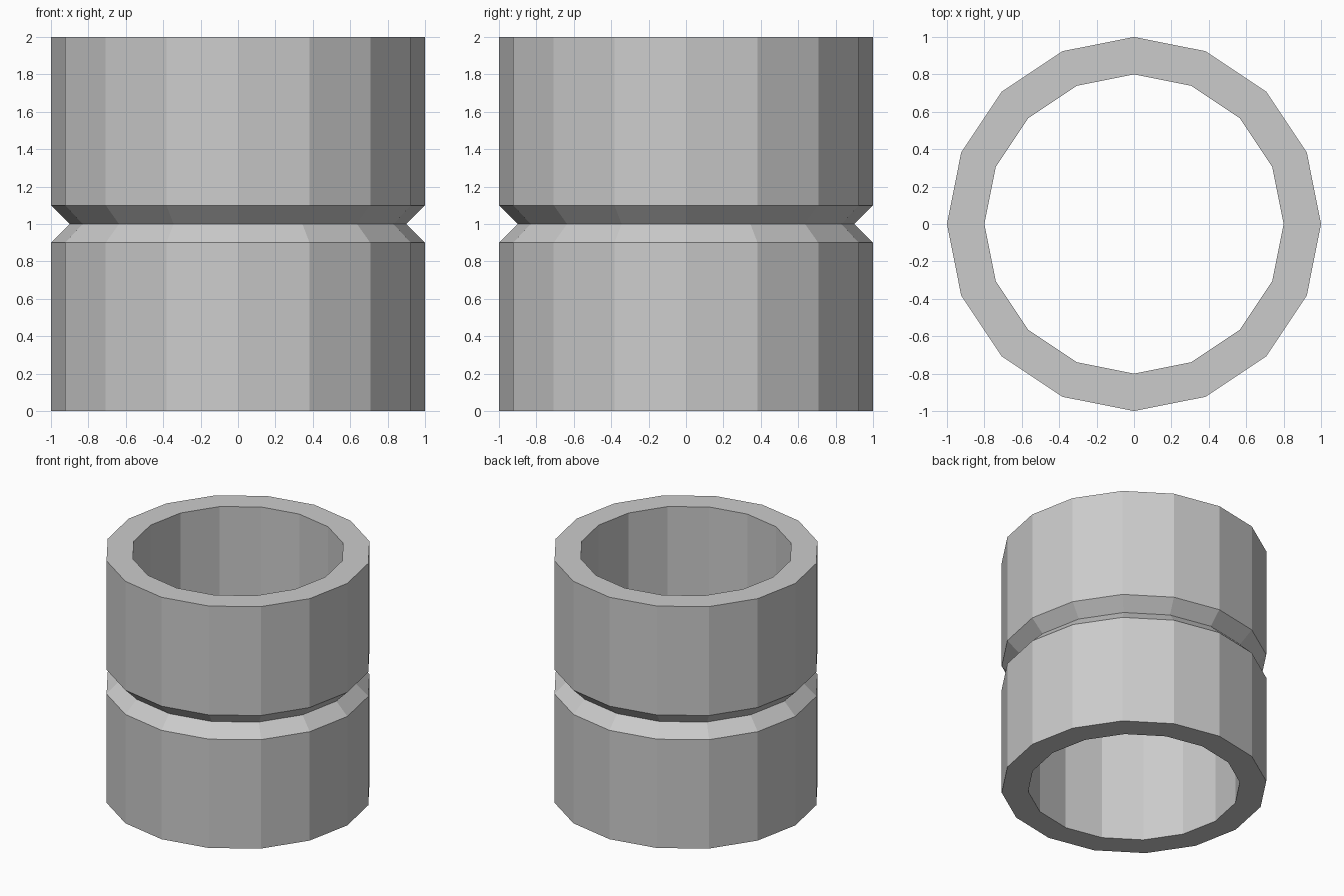
import bpy, bmesh, math

if "Cube" in bpy.data.objects:
    bpy.data.objects.remove(bpy.data.objects["Cube"])

SIDES = 16

# Wall cross-section (radius, height): outer face with V groove, then the bore
profile = [(1, 0), (1, 0.9), (0.9, 1), (1, 1.1), (1, 2), (0.8, 2), (0.8, 0)]

# Revolve the closed profile into a faceted sleeve
bm = bmesh.new()
rings = []
for i in range(SIDES):
    a = 2 * math.pi * i / SIDES
    rings.append([bm.verts.new((r * math.cos(a), r * math.sin(a), z)) for r, z in profile])

n = len(profile)
for i in range(SIDES):
    here, after = rings[i], rings[(i + 1) % SIDES]
    for j in range(n):
        k = (j + 1) % n
        bm.faces.new((here[j], after[j], after[k], here[k]))
bmesh.ops.recalc_face_normals(bm, faces=bm.faces)

# Grooved sleeve object
mesh = bpy.data.meshes.new("grooved_sleeve")
bm.to_mesh(mesh)
bm.free()
bpy.context.collection.objects.link(bpy.data.objects.new("grooved_sleeve", mesh))
